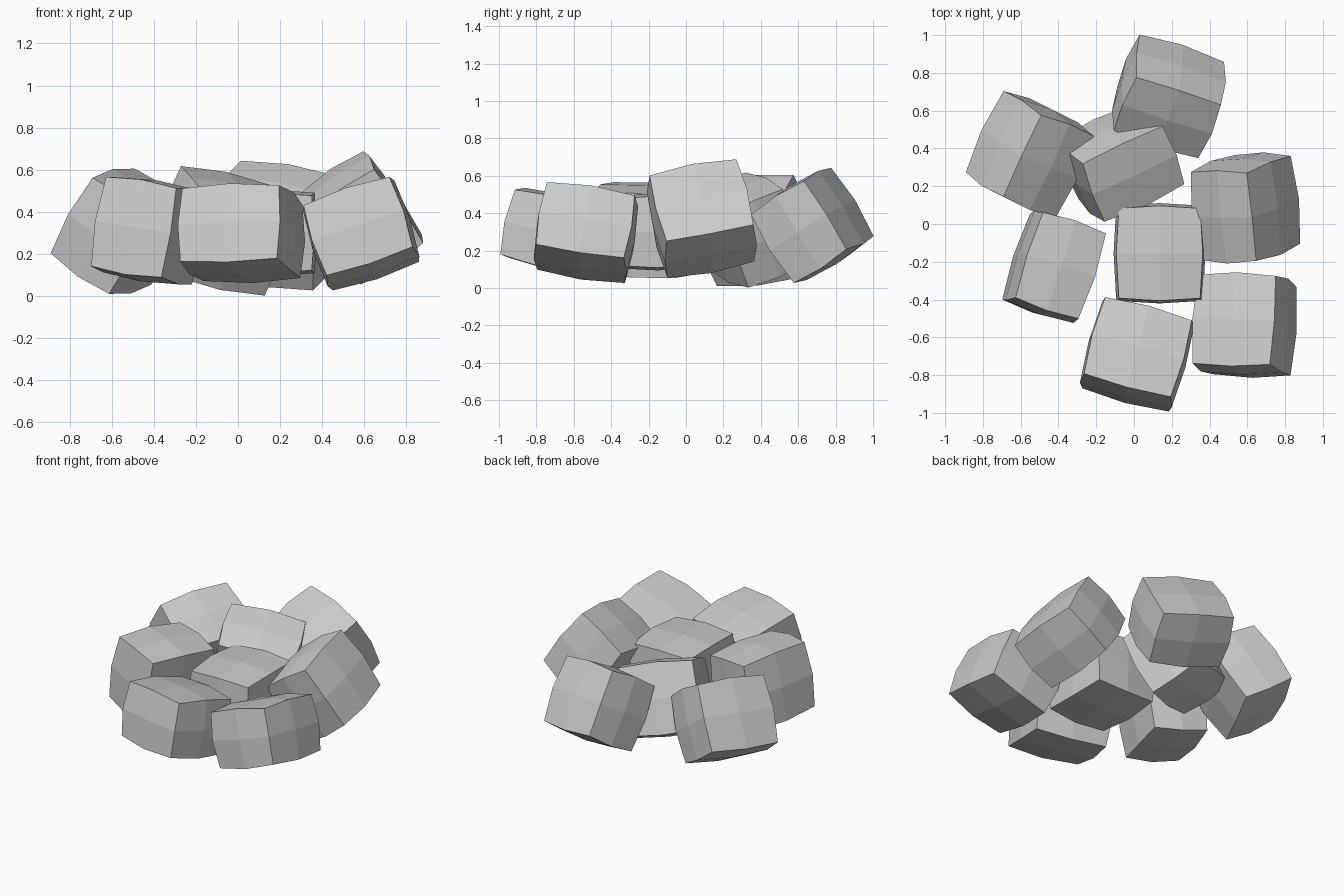
import bpy, bmesh
from mathutils import Vector, Matrix

if "Cube" in bpy.data.objects:
    bpy.data.objects.remove(bpy.data.objects["Cube"])

LONG, MID, SHORT = 0.475, 0.43, 0.355      # block edge lengths
BULGE = {0: 0.0, 1: 0.014, 2: 0.028}       # outward swell: corner, edge middle, face middle


def block(name, center, long_dir, mid_dir):
    """Slightly swollen block, oriented by its long and middle edges."""
    bm = bmesh.new()
    bmesh.ops.create_cube(bm, size=2)
    bmesh.ops.subdivide_edges(bm, edges=bm.edges[:], cuts=1, use_grid_fill=True)
    half = (LONG / 2, MID / 2, SHORT / 2)
    for v in bm.verts:
        signs = [round(c) for c in v.co]
        swell = BULGE[min(signs.count(0), 2)]
        v.co = Vector([s * (h + swell) for s, h in zip(signs, half)])
    # orthogonal axes from the two edge directions
    a = Vector(long_dir).normalized()
    b = Vector(mid_dir)
    b = (b - a * b.dot(a)).normalized()
    rot = Matrix((a, b, a.cross(b))).transposed()
    bm.transform(Matrix.Translation(center) @ rot.to_4x4())
    bmesh.ops.recalc_face_normals(bm, faces=bm.faces[:])
    mesh = bpy.data.meshes.new(name)
    bm.to_mesh(mesh)
    bm.free()
    obj = bpy.data.objects.new(name, mesh)
    bpy.context.collection.objects.link(obj)


# Loose ring of tumbled blocks: name, centre, long edge, middle edge
blocks = [
    ("block_back", (0.185, 0.676, 0.335), (0.445, -0.145, -0.07), (0.01, 0.23, -0.365)),
    ("block_back_left", (-0.552, 0.37, 0.308), (-0.2, -0.43, -0.043), (-0.195, 0.127, -0.352)),
    ("block_inner_back", (-0.072, 0.326, 0.31), (0.425, 0.2, -0.09), (-0.14, 0.122, -0.389)),
    ("block_right", (0.59, 0.085, 0.372), (0.05, -0.465, -0.087), (0.23, 0.085, -0.345)),
    ("block_inner_front", (0.135, -0.155, 0.30), (0.0, 1.0, 0.0), (1.0, 0.0, 0.0)),
    ("block_left", (-0.423, -0.225, 0.31), (0.145, 0.45, -0.035), (0.07, 0.01, 0.42)),
    ("block_front", (0.016, -0.69, 0.299), (0.465, -0.125, 0.015), (0.105, 0.41, -0.095)),
    ("block_front_right", (0.585, -0.535, 0.297), (0.03, 0.46, -0.07), (0.41, 0.0, 0.135)),
]
for item in blocks:
    block(*item)
